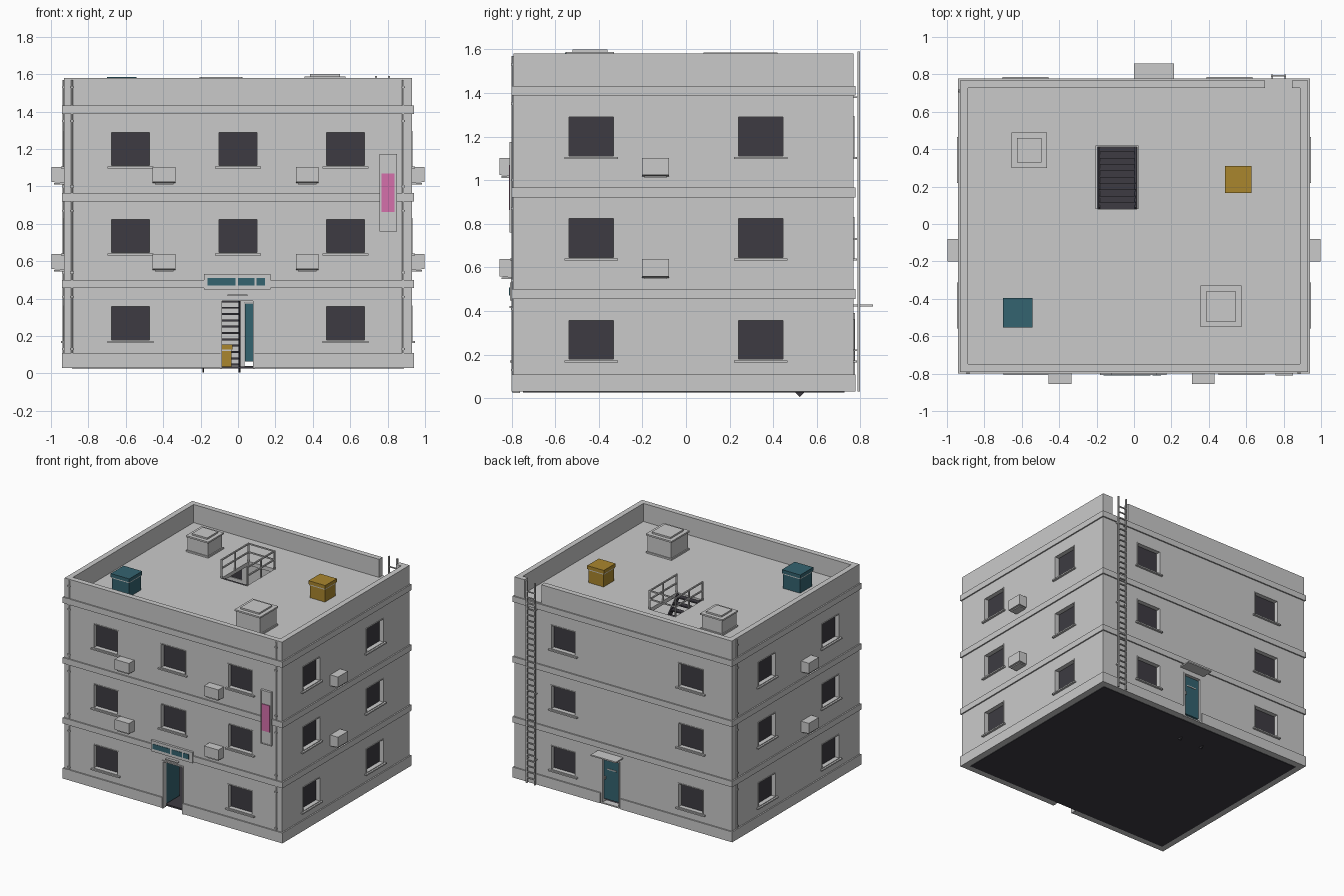
import bpy, bmesh, math
from mathutils import Matrix, Vector

cube = bpy.data.objects.get("Cube")
if cube:
    bpy.data.objects.remove(cube, do_unlink=True)


def material(name, r, g, b):
    m = bpy.data.materials.new(name)
    m.use_nodes = True
    m.diffuse_color = (r, g, b, 1)
    m.node_tree.nodes["Principled BSDF"].inputs["Base Color"].default_value = (r, g, b, 1)
    return m


concrete = material("concrete grey", .59, .59, .59)
dark = material("dark glass", .047, .044, .054)
teal = material("teal paint", .034, .125, .16)
ochre = material("ochre paint", .4, .24, .027)
pink = material("pink sign", .66, .16, .41)

# Main dimensions of the building
HALF, FRONT, BACK = .93, -.79, .768
BASE, ROOF, TOP = .03, 1.44, 1.58
WALL = .042
ROWS = (.268, .735, 1.2)
BANDS = (.478, .943, 1.41)
STAIR_X0, STAIR_X1 = -.2, .02


def add_box(bm, bounds, turn=None):
    x0, x1, y0, y1, z0, z1 = bounds
    centre = Vector((x0 + x1, y0 + y1, z0 + z1)) / 2
    size = Matrix.Diagonal((x1 - x0, y1 - y0, z1 - z0, 1))
    rot = Matrix.Rotation(turn, 4, 'X') if turn else Matrix()
    bmesh.ops.create_cube(bm, size=1, matrix=Matrix.Translation(centre) @ rot @ size)


def finish(name, bm, mat):
    mesh = bpy.data.meshes.new(name)
    bm.to_mesh(mesh)
    bm.free()
    mesh.materials.append(mat)
    obj = bpy.data.objects.new(name, mesh)
    bpy.context.scene.collection.objects.link(obj)
    return obj


def part(name, mat, boxes, turn=None):
    bm = bmesh.new()
    for b in boxes:
        add_box(bm, b, turn)
    return finish(name, bm, mat)


def on_wall(side, u, z, width, height, inner, outer):
    """Box on a wall: u along it, z centre height, inner/outer distance from its face."""
    z0, z1 = z - height / 2, z + height / 2
    u0, u1 = u - width / 2, u + width / 2
    if side == "front":
        return (u0, u1, FRONT - outer, FRONT - inner, z0, z1)
    if side == "back":
        return (u0, u1, BACK + inner, BACK + outer, z0, z1)
    if side == "left":
        return (HALF + inner, HALF + outer, u0, u1, z0, z1)
    return (-HALF - outer, -HALF - inner, u0, u1, z0, z1)


def border(side, u, z, w, h, t, inner, outer):
    """Four bars around a rectangle on a wall."""
    bars = [on_wall(side, u + s * (w - t) / 2, z, t, h, inner, outer) for s in (-1, 1)]
    return bars + [on_wall(side, u, z + s * (h - t) / 2, w, t, inner, outer) for s in (-1, 1)]


# Window layout, with the front door taking the middle of the ground floor
columns = {"front": (-.575, 0, .575), "back": (-.58, .51),
           "left": (-.435, .343), "right": (-.435, .343)}
windows = [(side, u, z) for side, us in columns.items() for u in us for z in ROWS
           if not (side == "front" and u == 0 and z == ROWS[0])]
WIN_W, WIN_H = .215, .19

# Hollow shell with window, door and ladder openings
shell = part("walls", concrete, [(-HALF, HALF, FRONT, BACK, BASE, TOP)])
cavity = part("cavity_cutter", concrete,
              [(-HALF + WALL, HALF - WALL, FRONT + WALL, BACK - WALL, -1, 2)])
holes = [on_wall(s, u, z, WIN_W, WIN_H, -.1, .1) for s, u, z in windows]
holes.append(on_wall("front", -.003, .2, .166, .38, -.1, .1))
holes.append(on_wall("back", .105, .2, .15, .37, -.1, .1))
holes.append(on_wall("back", .772, ROOF + .2, .145, .4, -.1, .1))
openings = part("opening_cutter", concrete, holes)
bpy.context.view_layer.objects.active = shell
for cutter in (cavity, openings):
    mod = shell.modifiers.new("cut", 'BOOLEAN')
    mod.operation = 'DIFFERENCE'
    mod.solver = 'EXACT'
    mod.object = cutter
    bpy.ops.object.modifier_apply(modifier=mod.name)
for cutter in (cavity, openings):
    bpy.data.objects.remove(cutter, do_unlink=True)

# Windows
part("window_panes", dark, [on_wall(s, u, z, WIN_W, WIN_H, -.036, -.03) for s, u, z in windows])
part("window_frames", concrete,
     [b for s, u, z in windows for b in border(s, u, z, WIN_W, WIN_H, .006, -.03, .004)])
part("window_sills", concrete,
     [on_wall(s, u, z - WIN_H / 2 - .004, .245, .01, -.02, .017) for s, u, z in windows])

# Floor bands and plinth
DEPTH = HALF * 2 + .02
MID, LONG = (FRONT + BACK) / 2, BACK - FRONT
bands = []
for z in BANDS:
    bands += [on_wall(s, 0, z, DEPTH, .045, -.01, .01) for s in ("front", "back")]
    bands += [on_wall(s, MID, z, LONG, .045, -.01, .01) for s in ("left", "right")]
part("floor_bands", concrete, bands)
plinth = [on_wall(s, MID, .07, LONG, .08, -.01, .01) for s in ("left", "right")]
for side, d0, d1 in (("front", -.09, .085), ("back", .02, .19)):
    for a, b in ((-DEPTH / 2, d0), (d1, DEPTH / 2)):
        plinth.append(on_wall(side, (a + b) / 2, .07, b - a, .08, -.01, .01))
part("plinth", concrete, plinth)

# Floors with a stair opening
INX, IN0, IN1 = HALF - WALL, FRONT + WALL, BACK - WALL
part("ground_slab", dark, [(-INX, INX, IN0, IN1, .026, .038)])
for name, z in (("first_floor", .47), ("second_floor", .94), ("roof_deck", ROOF)):
    part(name, concrete, [(-INX, STAIR_X0, IN0, IN1, z - .03, z),
                          (STAIR_X1, INX, IN0, IN1, z - .03, z),
                          (STAIR_X0, STAIR_X1, IN0, .08, z - .03, z),
                          (STAIR_X0, STAIR_X1, .42, IN1, z - .03, z)])

# Stair flights
treads, stringers = [], []
STEPS = 13
for z0, z1 in ((.03, .47), (.47, .94), (.95, ROOF)):
    for i in range(STEPS):
        t = (i + .5) / STEPS
        y, z = .52 - .44 * t, z0 + (z1 - z0) * t
        treads.append((STAIR_X0 + .01, STAIR_X1 - .01, y - .02, y + .02, z - .005, z + .005))
    zc = (z0 + z1) / 2
    for x in (-.186, .008):
        stringers.append((x - .005, x + .005, -.02, .63, zc - .02, zc + .02))
part("stair_treads", dark, treads)
part("stair_stringers", dark, stringers, -math.pi / 4)

# Railing around the roof stair
rails = []
for x in (STAIR_X0, STAIR_X1):
    rails += [(x - .005, x + .005, y - .005, y + .005, ROOF, TOP + .005) for y in (.085, .25, .415)]
    rails += [(x - .005, x + .005, .08, .42, z - .01, z) for z in (TOP + .005, TOP - .06)]
rails += [(STAIR_X0, STAIR_X1, .411, .419, z - .01, z) for z in (TOP + .005, TOP - .06)]
part("stair_railing", concrete, rails)


# Roof vents and storage boxes
def stacked(name, x, y, layers):
    for i, (half, z0, z1, mat) in enumerate(layers):
        part(f"{name}_{i}", mat, [(x - half, x + half, y - half, y + half, z0, z1)])


for name, x, y, h, top in (("large_vent", .465, -.44, .11, 1.588), ("small_vent", -.56, .395, .095, 1.565)):
    stacked(name, x, y, [(h, ROOF, ROOF + .012, concrete), (h - .008, ROOF, top - .012, concrete),
                         (h, top - .012, top, concrete), (h - .03, top, top + .012, concrete)])
for name, x, y, h, top, mat in (("teal_box", -.622, -.475, .079, 1.585, teal),
                                ("ochre_box", .558, .238, .071, 1.572, ochre),
                                ("indoor_box", -.1, -.3, .07, .155, ochre)):
    floor = ROOF if top > 1 else .038
    stacked(name, x, y, [(h - .006, floor, top - .035, mat), (h - .003, top - .035, top - .027, concrete),
                         (h, top - .027, top, mat)])

# Air conditioners with tapered lower edge and bracket
for side, us in (("front", (-.395, .37)), ("left", (-.14,)), ("right", (-.14,))):
    for u in us:
        for z in (.595, 1.06):
            unit = part(f"{side}_air_conditioner", concrete, [on_wall(side, u, z, .122, .085, 0, .066)])
            for v in unit.data.vertices:
                outward = abs(v.co.y) > .8 if side == "front" else abs(v.co.x) > .94
                if v.co.z < z and outward:
                    v.co.z += .006
            part(f"{side}_unit_bracket", concrete, [on_wall(side, u, z - .045, .1, .008, 0, .055)])

# Front entrance: frame, open door, hood and sign
part("front_door_frame", concrete, border("front", -.003, .21, .18, .37, .008, -.03, .006)[:2]
     + [on_wall("front", -.003, .391, .18, .01, -.03, .006)])
part("front_door", teal, [(-.096, -.086, FRONT + .04, FRONT + .2, .045, .38)])
part("front_hood", concrete, [on_wall("front", -.003, .418, .105, .008, 0, .02)])
part("entrance_sign", concrete, [on_wall("front", -.003, .49, .355, .083, 0, .018)])
part("entrance_sign_panels", teal, [on_wall("front", u, .49, w, .038, .018, .021)
                                    for u, w in ((-.088, .148), (.044, .088), (.122, .046))])

# Vertical sign
part("vertical_sign", concrete, [on_wall("front", .803, .967, .092, .415, 0, .016)]
     + border("front", .803, .967, .092, .415, .008, .016, .019))
part("vertical_sign_panel", pink, [on_wall("front", .803, .967, .07, .206, .016, .021)])

# Back entrance
part("back_door", teal, [on_wall("back", .105, .22, .136, .31, -.04, -.012)])
part("back_door_frame", concrete, border("back", .105, .21, .158, .36, .01, -.04, .006))
part("back_door_handles", concrete, [on_wall("back", .16, .23, .008, .025, -.05, 0),
                                     on_wall("back", .105, .3, .08, .008, -.012, -.008)])
part("back_canopy", concrete, [on_wall("back", .107, .425, .215, .01, 0, .09)])

# Ladder up the back wall
ladder = [on_wall("back", x, .81, .01, 1.56, .018, .03) for x in (.738, .808)]
ladder += [on_wall("back", .773, .07 + i * .045, .07, .008, .02, .028) for i in range(33)]
ladder += [on_wall("back", x, z, .008, .008, 0, .02) for x in (.738, .808) for z in (.22, .73, 1.38)]
part("ladder", concrete, ladder)

# Drain pipes with collars
for side, u in (("front", -.888), ("front", .883), ("right", .71)):
    x0, x1, y0, y1, z0, z1 = on_wall(side, u, .84, .012, 1.46, -.003, .009)
    bm = bmesh.new()
    spot = Matrix.Translation(((x0 + x1) / 2, (y0 + y1) / 2, (z0 + z1) / 2))
    bmesh.ops.create_cone(bm, cap_ends=True, segments=10, radius1=.006, radius2=.006,
                          depth=z1 - z0, matrix=spot)
    for z in (.13, .41, .54, .87, 1.0, 1.35, 1.53):
        add_box(bm, on_wall(side, u, z, .02, .01, 0, .012))
    finish(f"{side}_drain_pipe", bm, concrete)
